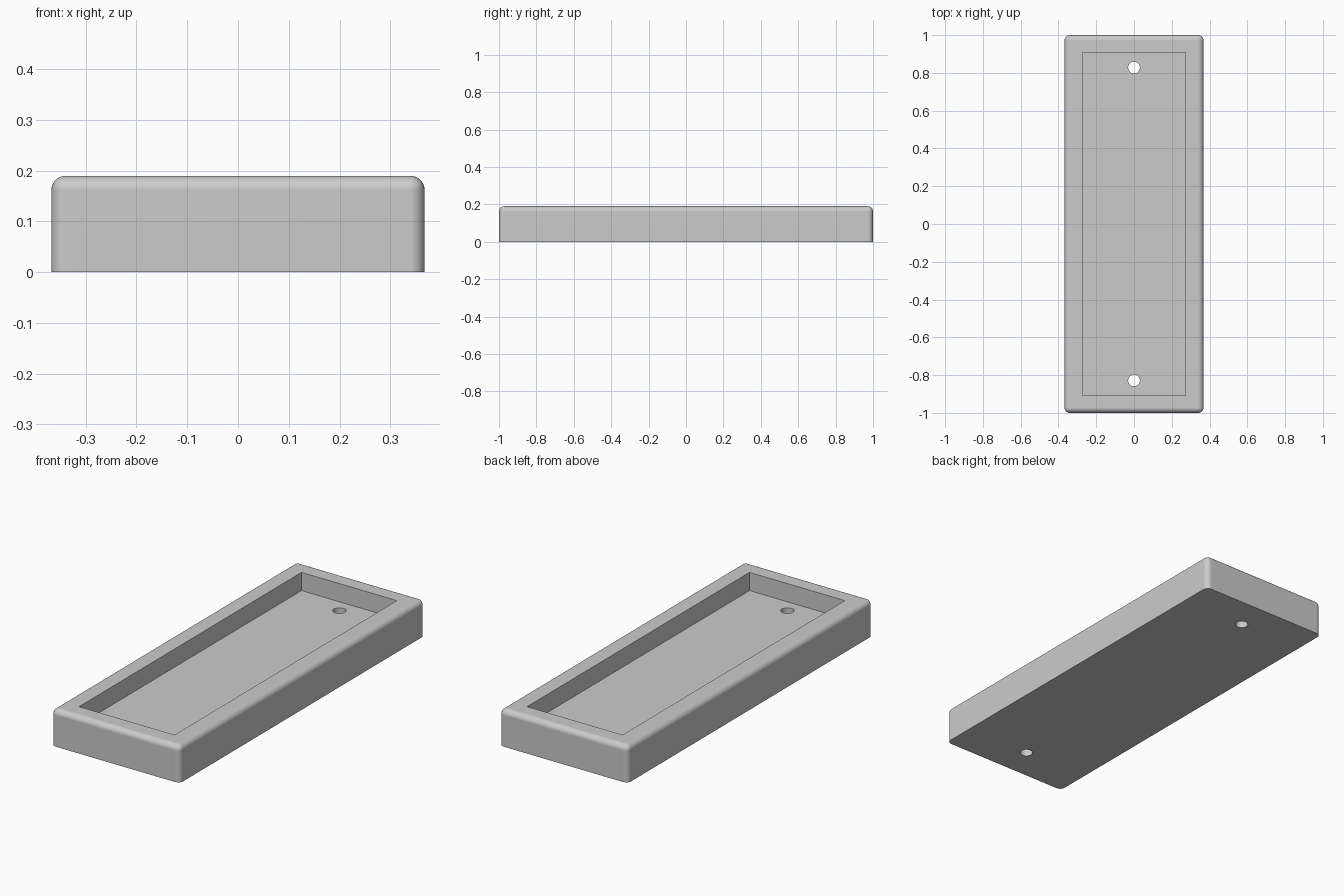
import bpy
import bmesh
import math
from mathutils import Matrix

WIDTH, LENGTH, HEIGHT = 0.735, 2.0, 0.19
EDGE_RADIUS = 0.028
POCKET_WIDTH, POCKET_LENGTH, FLOOR_Z = 0.545, 1.815, 0.096
HOLE_RADIUS, HOLE_Y = 0.031, 0.828

if "Cube" in bpy.data.objects:
    bpy.data.objects.remove(bpy.data.objects["Cube"], do_unlink=True)


def make_object(name, bm):
    mesh = bpy.data.meshes.new(name)
    bm.to_mesh(mesh)
    bm.free()
    obj = bpy.data.objects.new(name, mesh)
    bpy.context.collection.objects.link(obj)
    return obj


def box(width, length, bottom, top):
    bm = bmesh.new()
    place = Matrix.Translation((0, 0, (bottom + top) / 2))
    size = Matrix.Diagonal((width, length, top - bottom, 1))
    bmesh.ops.create_cube(bm, size=1, matrix=place @ size)
    return bm


def cut(target, cutter):
    cutter.hide_render = True
    mod = target.modifiers.new(cutter.name, "BOOLEAN")
    mod.operation = "DIFFERENCE"
    mod.solver = "EXACT"
    mod.object = cutter
    bpy.context.view_layer.objects.active = target
    bpy.ops.object.modifier_apply(modifier=mod.name)
    bpy.data.objects.remove(cutter, do_unlink=True)


grey = bpy.data.materials.new("light grey")
grey.use_nodes = True
color = (0.6, 0.6, 0.6, 1)
grey.diffuse_color = color
grey.node_tree.nodes["Principled BSDF"].inputs["Base Color"].default_value = color

# Tray block: every edge rounded except those around the base
bm = box(WIDTH, LENGTH, 0, HEIGHT)
rounded = [e for e in bm.edges if any(v.co.z > HEIGHT / 2 for v in e.verts)]
bmesh.ops.bevel(bm, geom=rounded, offset=EDGE_RADIUS, offset_type="OFFSET",
                segments=8, profile=0.5, affect="EDGES", clamp_overlap=True)
tray = make_object("tray", bm)
tray.data.materials.append(grey)

# Rectangular recess in the top
cut(tray, make_object("recess_cutter", box(POCKET_WIDTH, POCKET_LENGTH, FLOOR_Z, 2 * HEIGHT)))

# Screw hole through the floor near each end
for side in (-1, 1):
    bm = bmesh.new()
    bmesh.ops.create_cone(bm, cap_ends=True, segments=40, radius1=HOLE_RADIUS,
                          radius2=HOLE_RADIUS, depth=4 * HEIGHT,
                          matrix=Matrix.Translation((0, side * HOLE_Y, 0)))
    cut(tray, make_object("hole_cutter", bm))

# Smooth rounded edges, crisp recess and holes
bpy.ops.object.select_all(action="DESELECT")
tray.select_set(True)
bpy.context.view_layer.objects.active = tray
bpy.ops.object.shade_smooth_by_angle(angle=math.radians(30))
weighted = tray.modifiers.new("weighted_normals", "WEIGHTED_NORMAL")
weighted.keep_sharp = True
